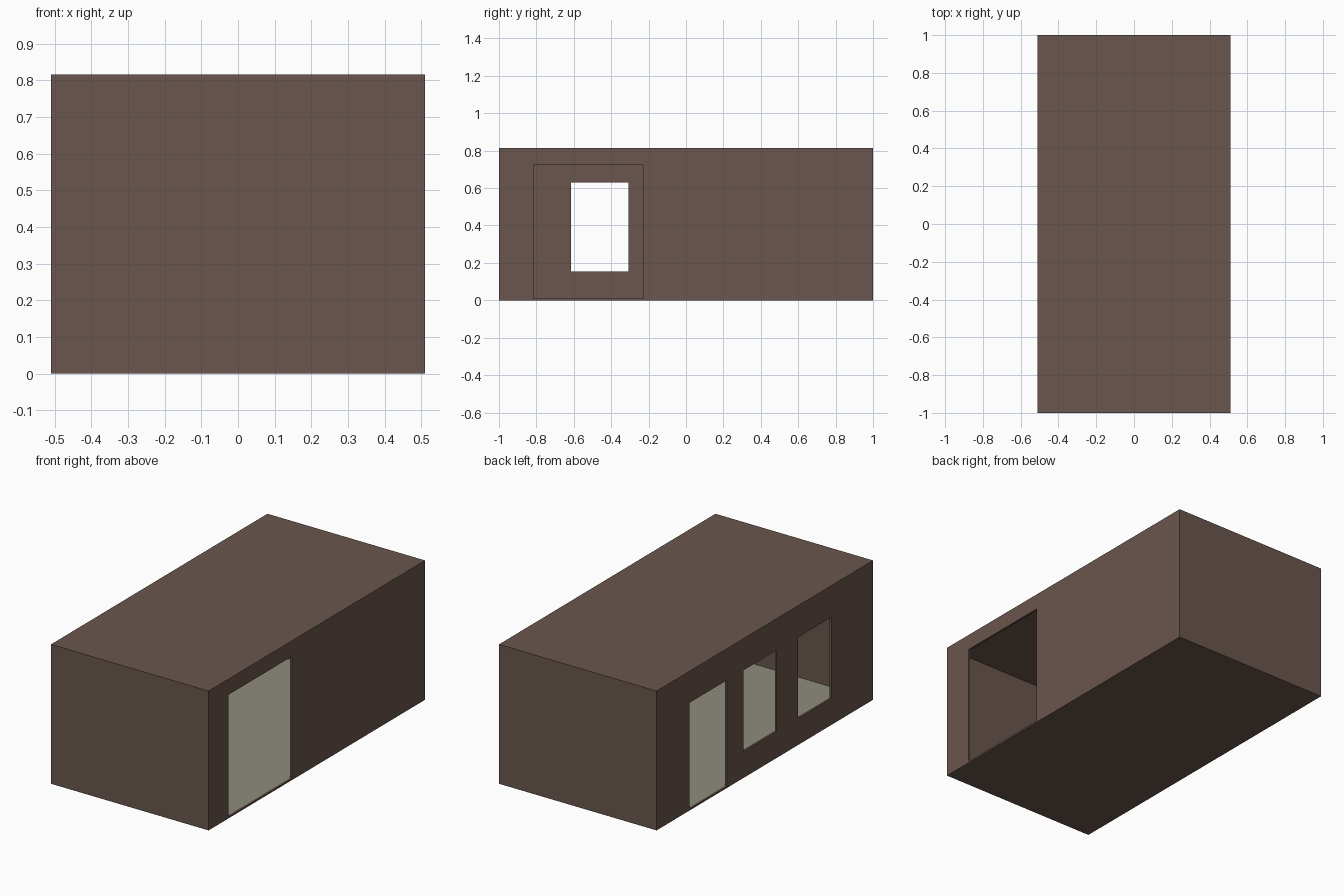
import bpy

if "Cube" in bpy.data.objects:
    bpy.data.objects.remove(bpy.data.objects["Cube"])

def material(name, rgb):
    m = bpy.data.materials.new(name)
    m.diffuse_color = (*rgb, 1)
    m.use_nodes = True
    m.node_tree.nodes["Principled BSDF"].inputs["Base Color"].default_value = m.diffuse_color
    return m

brown = material("brown_wall", (0.144, 0.093, 0.074))
beige = material("beige_floor", (0.275, 0.258, 0.209))

X, Y, H = 0.51, 1.0, 0.815   # half width, half length, height
T = 0.012                    # wall thickness
SILL = 0.01                  # floor thickness and door sill height

def box(name, lo, hi, mat=brown):
    bpy.ops.mesh.primitive_cube_add(size=1)
    o = bpy.context.object
    o.name = name
    for v in o.data.vertices:
        v.co = [lo[i] + (v.co[i] + 0.5) * (hi[i] - lo[i]) for i in range(3)]
    o.data.materials.append(mat)
    return o

def cut_opening(wall, y0, y1, z0, z1):
    cx = sum(v.co.x for v in wall.data.vertices) / len(wall.data.vertices)
    cutter = box("cutter", (cx - 0.1, y0, z0), (cx + 0.1, y1, z1))
    mod = wall.modifiers.new("opening", 'BOOLEAN')
    mod.operation = 'DIFFERENCE'
    mod.solver = 'EXACT'
    mod.object = cutter
    bpy.context.view_layer.objects.active = wall
    bpy.ops.object.modifier_apply(modifier=mod.name)
    bpy.data.objects.remove(cutter)

# Right wall with one wide doorway
right = box("right_wall", (X - T, -Y, 0), (X, Y, H - T))
cut_opening(right, -0.815, -0.23, SILL, 0.723)

# Left wall with a doorway and two windows
left = box("left_wall", (-X, -Y, 0), (-X + T, Y, H - T))
for opening in ((0.35, 0.695, SILL, 0.63),
                (-0.11, 0.195, 0.155, 0.63),
                (-0.615, -0.308, 0.155, 0.63)):
    cut_opening(left, *opening)

# End walls
box("front_wall", (-X + T, -Y, 0), (X - T, -Y + T, H - T))
box("back_wall", (-X + T, Y - T, 0), (X - T, Y, H - T))

# Flat roof
box("roof", (-X, -Y, H - T), (X, Y, H))

# Floor: beige on top, brown underneath
floor = box("floor", (-X + T, -Y + T, 0), (X - T, Y - T, SILL))
floor.data.materials.append(beige)
floor.data.update()
for p in floor.data.polygons:
    p.material_index = 1 if p.normal.z > 0.5 else 0
